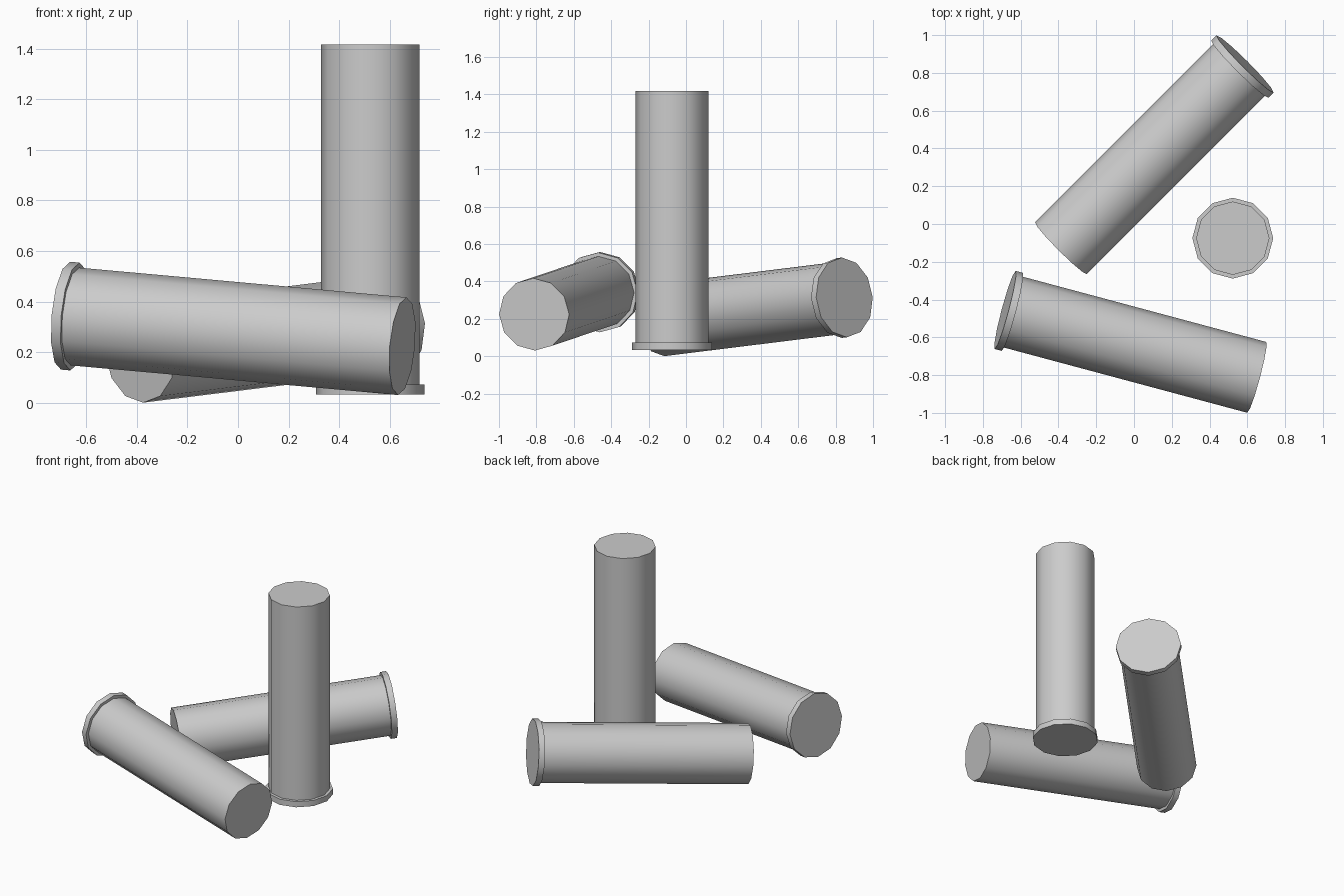
import bpy, bmesh
from math import radians, sin, cos, pi
from mathutils import Matrix, Vector

if "Cube" in bpy.data.objects:
    bpy.data.objects.remove(bpy.data.objects["Cube"])

SIDES = 12
LENGTH = 1.384
# lathe profile: (radius, height) from rimmed end to plain end
PROFILE = [(0.214, 0), (0.214, 0.039), (0.194, 0.039), (0.194, LENGTH)]


def cartridge(name, rim_centre, yaw, tilt):
    """Rimmed 12-sided cylinder; tilt is measured from upright."""
    bm = bmesh.new()
    rings = [[bm.verts.new((r * cos(2 * pi * i / SIDES), r * sin(2 * pi * i / SIDES), z))
              for i in range(SIDES)] for r, z in PROFILE]
    for a, b in zip(rings, rings[1:]):
        for i in range(SIDES):
            j = (i + 1) % SIDES
            bm.faces.new((a[i], a[j], b[j], b[i]))
    # flat end caps
    bm.faces.new(rings[0][::-1])
    bm.faces.new(rings[-1])
    bmesh.ops.recalc_face_normals(bm, faces=bm.faces)
    mesh = bpy.data.meshes.new(name)
    bm.to_mesh(mesh)
    bm.free()

    obj = bpy.data.objects.new(name, mesh)
    bpy.context.collection.objects.link(obj)
    obj.matrix_world = (Matrix.Translation(Vector(rim_centre))
                        @ Matrix.Rotation(radians(yaw), 4, 'Z')
                        @ Matrix.Rotation(radians(tilt), 4, 'Y'))
    # smooth sides, sharp rim and caps
    bpy.ops.object.select_all(action='DESELECT')
    obj.select_set(True)
    bpy.context.view_layer.objects.active = obj
    bpy.ops.object.shade_smooth_by_angle(angle=radians(40))
    return obj


# one standing on its rim, two lying with the plain end dipped 5 degrees
cartridge("standing_cylinder", (0.523, -0.075, 0.033), 0, 0)
cartridge("front_lying_cylinder", (-0.682, -0.455, 0.344), -15, 95)
cartridge("back_lying_cylinder", (0.588, 0.847, 0.314), 225, 95)
